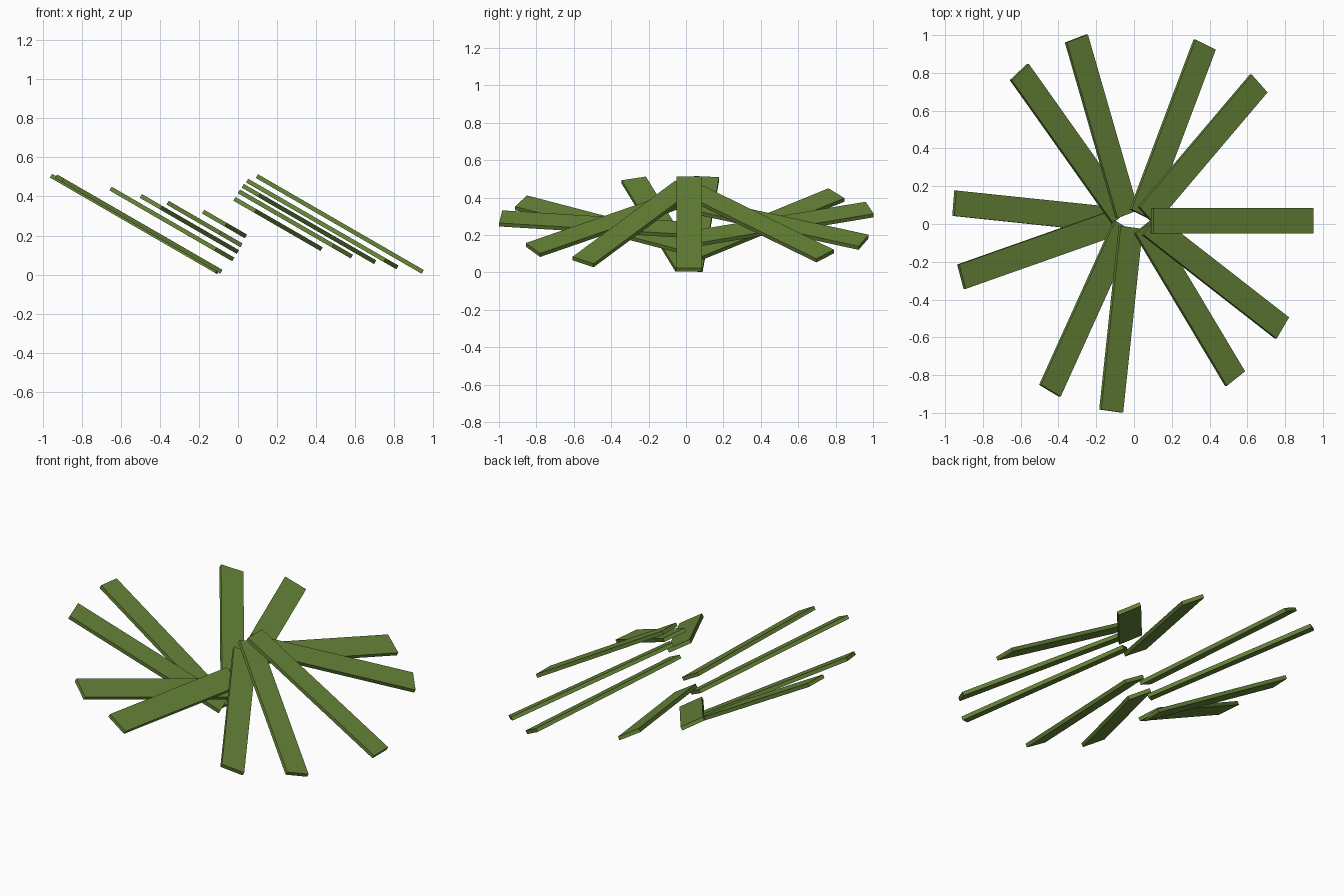
import bpy, math
from mathutils import Matrix, Vector

if "Cube" in bpy.data.objects:
    bpy.data.objects.remove(bpy.data.objects["Cube"])

green = bpy.data.materials.new("leaf_green")
green.diffuse_color = (0.135, 0.235, 0.04, 1)
green.use_nodes = True
green.node_tree.nodes["Principled BSDF"].inputs["Base Color"].default_value = green.diffuse_color

LENGTH, WIDTH, THICK = 0.98, 0.135, 0.022
RADIUS, CENTRE = 0.526, Vector((-0.005, 0.018, 0.259))
TILT = Matrix.Rotation(math.radians(30), 4, 'Y')   # every blade leans the same way

# Blade directions around the rosette, in degrees
ANGLES = [0, 45.6, 66.5, 108.4, 129.3, 174.8, 197, 242.4, 263, 304.6, 326]

for i, deg in enumerate(ANGLES):
    a = math.radians(deg)
    # blade centres lie on a level ring, only the blades themselves are tilted
    pos = CENTRE + Vector((math.cos(a), math.sin(a), 0)) * RADIUS
    bpy.ops.mesh.primitive_cube_add(size=1)
    blade = bpy.context.object
    blade.name = f"leaf_blade_{i + 1}"
    blade.data.transform(Matrix.Diagonal((LENGTH, WIDTH, THICK, 1)))
    blade.matrix_world = Matrix.Translation(pos) @ TILT @ Matrix.Rotation(a, 4, 'Z')
    blade.data.materials.append(green)
